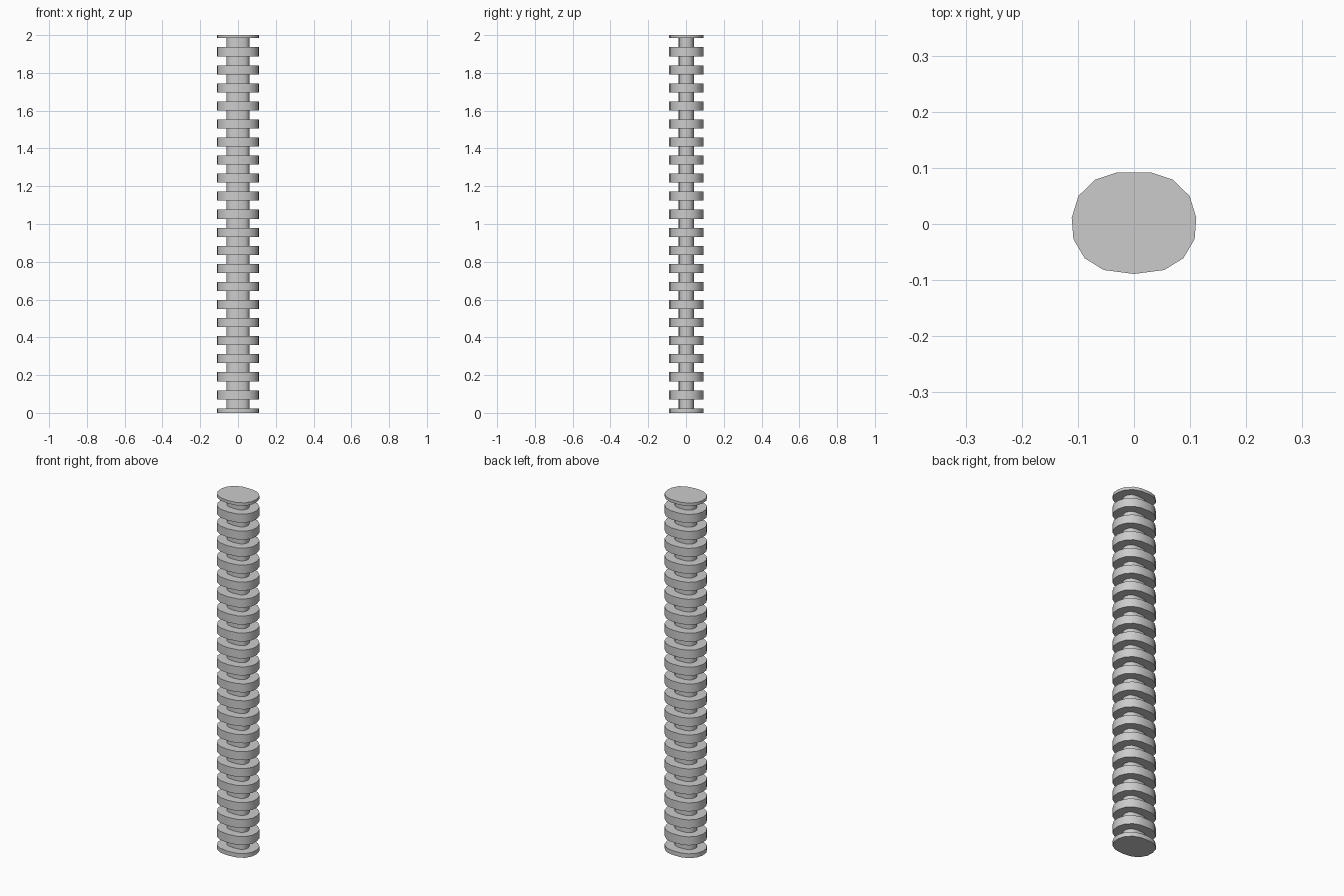
import bpy, bmesh, math
from mathutils import Vector

old = bpy.data.objects.get("Cube")
if old:
    bpy.data.objects.remove(old, do_unlink=True)

HEIGHT = 2.0
PITCH = 0.0956        # spacing of the ribs
HALF_RIB = 0.024      # half the thickness of a rib
GROOVE = 0.05         # depth of the groove between ribs

# Half of the fifteen-sided rib outline, mirrored in x
half = [(0.054, -0.082), (0.088, -0.061), (0.108, -0.027), (0.111, 0.011),
        (0.099, 0.050), (0.069, 0.079), (0.030, 0.092)]
outline = [Vector((0, -0.089))] + [Vector(p) for p in half]
outline += [Vector((-x, y)) for x, y in reversed(half)]


def inset(points, depth):
    """Move every side of a counter-clockwise outline inward by depth."""
    result = []
    for i, p in enumerate(points):
        a = (p - points[i - 1]).normalized()
        b = (points[(i + 1) % len(points)] - p).normalized()
        na, nb = Vector((-a.y, a.x)), Vector((-b.y, b.x))
        result.append(p + (na + nb) * depth / (1 + na.dot(nb)))
    return result


core = inset(outline, GROOVE)

# Stack of outlines: each rib is followed by a recessed groove
levels = [(0.0, outline)]
for i in range(math.ceil(HEIGHT / PITCH)):
    low = i * PITCH + HALF_RIB
    high = (i + 1) * PITCH - HALF_RIB
    levels += [(low, outline), (low, core), (high, core), (high, outline)]
levels.append((HEIGHT, outline))

# Loft the stack into one closed solid
bm = bmesh.new()
loops = [[bm.verts.new((p.x, p.y, z)) for p in shape] for z, shape in levels]
n = len(outline)
for lower, upper in zip(loops, loops[1:]):
    for i in range(n):
        j = (i + 1) % n
        bm.faces.new((lower[i], lower[j], upper[j], upper[i]))
bm.faces.new(list(reversed(loops[0])))
bm.faces.new(loops[-1])
bmesh.ops.recalc_face_normals(bm, faces=bm.faces[:])

mesh = bpy.data.meshes.new("ribbed_post")
bm.to_mesh(mesh)
bm.free()
post = bpy.data.objects.new("ribbed_post", mesh)
bpy.context.collection.objects.link(post)

# Plain grey material
grey = bpy.data.materials.new("light_grey")
grey.use_nodes = True
colour = (0.6, 0.6, 0.6, 1.0)
grey.diffuse_color = colour
for node in grey.node_tree.nodes:
    if node.type == 'BSDF_PRINCIPLED':
        node.inputs["Base Color"].default_value = colour
mesh.materials.append(grey)

# Smooth around the sides, sharp at the rib edges
bpy.ops.object.select_all(action='DESELECT')
post.select_set(True)
bpy.context.view_layer.objects.active = post
bpy.ops.object.shade_smooth_by_angle(angle=math.radians(35))
